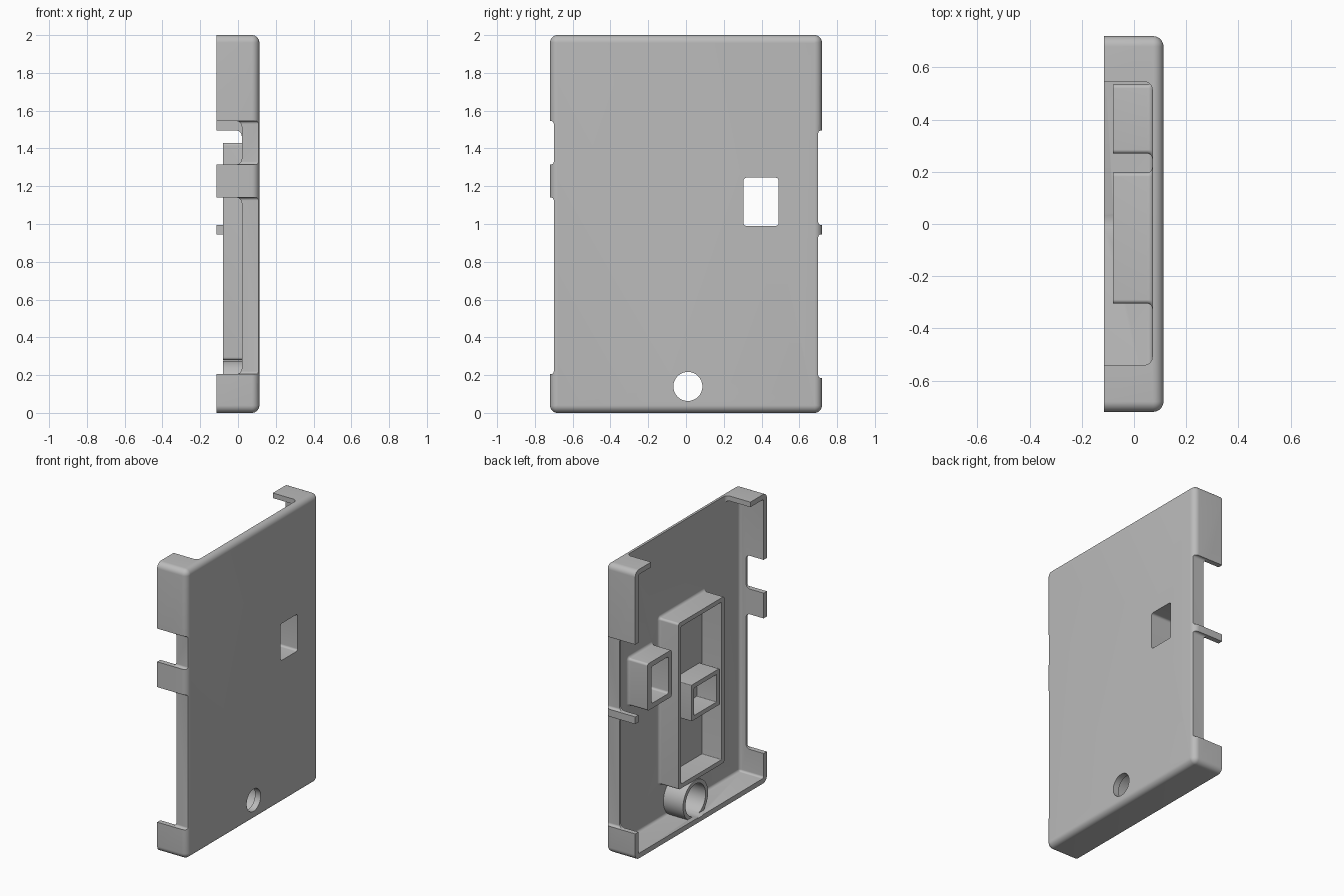
import bpy, bmesh
from math import sin, cos, pi, radians

cube = bpy.data.objects.get("Cube")
if cube:
    bpy.data.objects.remove(cube, do_unlink=True)

grey = bpy.data.materials.new("plain grey")
grey.use_nodes = True
COLOUR = (0.5, 0.5, 0.5, 1)
grey.diffuse_color = COLOUR
grey.node_tree.nodes["Principled BSDF"].inputs["Base Color"].default_value = COLOUR

FLOOR = 0.07     # inner face of the plate
RIM = -0.08      # open end of the inner frames
OPEN = -0.115    # open end of the case


def outline(y0, y1, z0, z1, corner, steps=8):
    """Rounded rectangle in the y-z plane."""
    pts = []
    centres = [(y1 - corner, z1 - corner), (y0 + corner, z1 - corner),
               (y0 + corner, z0 + corner), (y1 - corner, z0 + corner)]
    for k, (cy, cz) in enumerate(centres):
        for i in range(steps + 1):
            a = (k + i / steps) * pi / 2
            pts.append((cy + corner * cos(a), cz + corner * sin(a)))
    return pts


def loft(name, ys, zs, corner, x0, x1, fillet=0, tail=None):
    """Rounded block along x; a positive fillet rounds the x1 end, a negative one flares it."""
    r = abs(fillet)
    stations = [(x0, 0)]
    if r:
        for i in range(9):
            a = i / 8 * pi / 2
            stations.append((x1 - r + r * sin(a), fillet * (1 - cos(a))))
    else:
        stations.append((x1, 0))
    if tail is not None:
        stations.append((tail, stations[-1][1]))
    bm = bmesh.new()
    rings = []
    for x, inset in stations:
        pts = outline(ys[0] + inset, ys[1] - inset, zs[0] + inset, zs[1] - inset,
                      max(corner - inset, 0.002))
        rings.append([bm.verts.new((x, y, z)) for y, z in pts])
    n = len(rings[0])
    for a, b in zip(rings, rings[1:]):
        for i in range(n):
            j = (i + 1) % n
            bm.faces.new((a[i], a[j], b[j], b[i]))
    bm.faces.new(rings[0])
    bm.faces.new(rings[-1])
    bmesh.ops.remove_doubles(bm, verts=bm.verts, dist=1e-5)
    bmesh.ops.recalc_face_normals(bm, faces=bm.faces)
    mesh = bpy.data.meshes.new(name)
    bm.to_mesh(mesh)
    bm.free()
    mesh.materials.append(grey)
    ob = bpy.data.objects.new(name, mesh)
    bpy.context.collection.objects.link(ob)
    return ob


def combine(target, other, operation):
    """Boolean the other block into the target, then drop it."""
    mod = target.modifiers.new("join", 'BOOLEAN')
    mod.operation = operation
    mod.solver = 'EXACT'
    mod.object = other
    bpy.context.view_layer.objects.active = target
    bpy.ops.object.modifier_apply(modifier=mod.name)
    bpy.data.objects.remove(other, do_unlink=True)


def cut(*args, **kw):
    combine(case, loft("cutter", *args, **kw), 'DIFFERENCE')


def add(*args, **kw):
    combine(case, loft("boss", *args, **kw), 'UNION')


def disc(cy, cz, r):
    return (cy - r, cy + r), (cz - r, cz + r), r


# Tray with rounded outer edges and a hollow inside
case = loft("case_shell", (-0.72, 0.72), (0, 2), 0.04, OPEN, 0.113, fillet=0.04)
cut((-0.685, 0.685), (0.035, 1.965), 0.015, -0.2, FLOOR, fillet=0.02)

# Wide opening in the top wall
cut((-0.54, 0.545), (1.88, 2.1), 0.005, -0.2, FLOOR, fillet=0.03)

# Gaps between the side clips, with a shallow outer recess
gaps = {-1: [(0.205, 1.14), (1.315, 1.545)],
        1: [(0.185, 0.945), (0.995, 1.495)]}
for side, spans in gaps.items():
    for span in spans:
        cut(sorted((side * 0.62, side * 0.85)), span, 0.005, -0.2, 0.02, fillet=0.03)
        cut(sorted((side * 0.70, side * 0.85)), span, 0.015, -0.2, 0.2)

# Long inner frame
add((-0.305, 0.197), (0.28, 1.43), 0.015, RIM, FLOOR, fillet=-0.02, tail=0.09)
cut((-0.275, 0.167), (0.31, 1.40), 0.005, -0.2, FLOOR)

# Small frame inside the long one
add((-0.25, 0.055), (0.70, 0.95), 0.005, RIM, 0.09)
cut((-0.22, 0.025), (0.73, 0.92), 0.005, -0.2, FLOOR)

# Window frame and window
add((0.27, 0.535), (0.955, 1.28), 0.015, RIM, FLOOR, fillet=-0.02, tail=0.09)
cut((0.305, 0.49), (0.99, 1.245), 0.015, -0.2, 0.2)

# Round boss with a stepped hole
add(*disc(0.01, 0.14, 0.137), RIM, 0.075)
cut(*disc(0.01, 0.14, 0.11), -0.2, FLOOR)
cut(*disc(0.01, 0.14, 0.077), -0.2, 0.2)

bpy.ops.object.select_all(action='DESELECT')
case.select_set(True)
bpy.context.view_layer.objects.active = case
bpy.ops.object.shade_smooth_by_angle(angle=radians(30))
